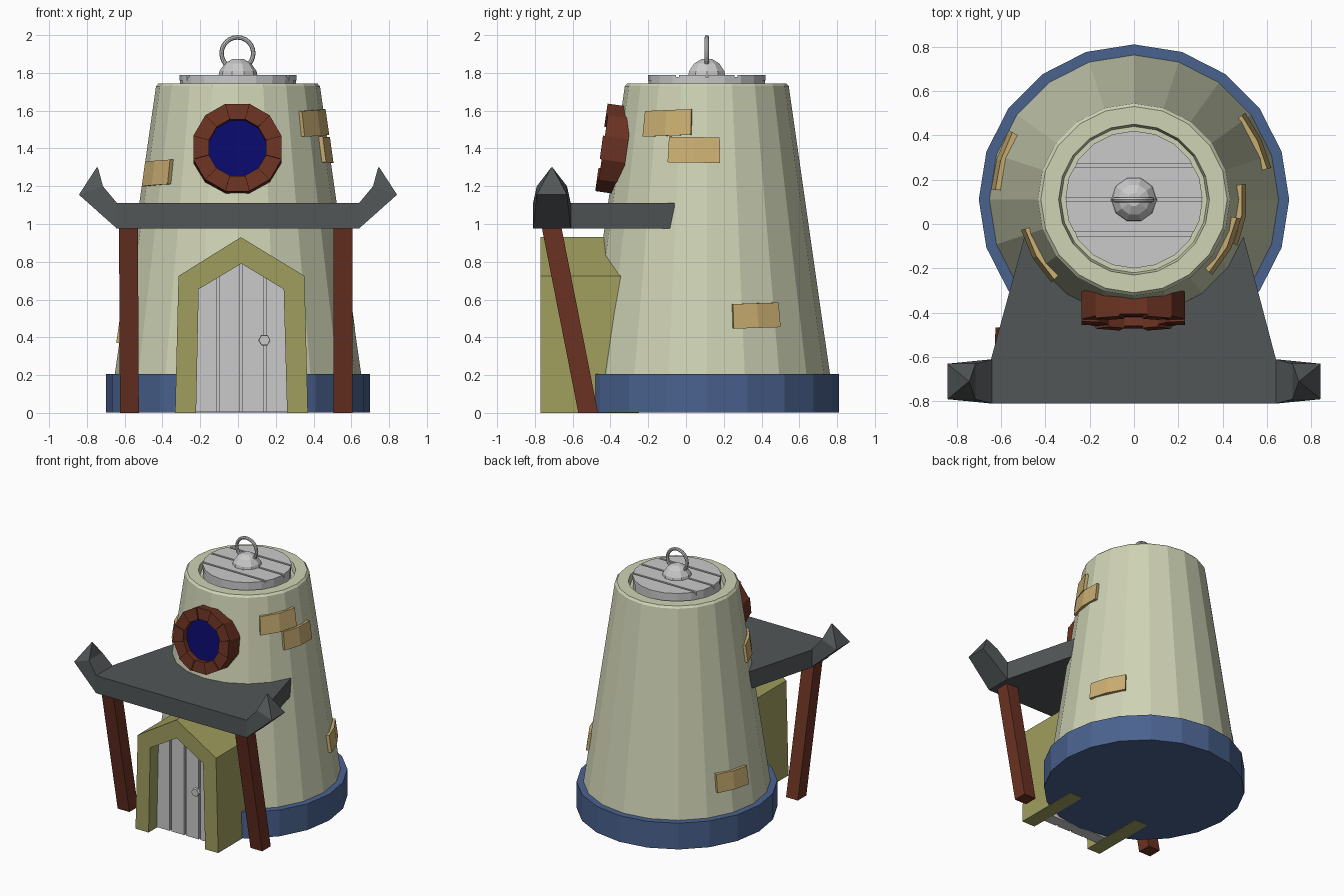
import bpy, bmesh, math
from mathutils import Vector, Matrix

if "Cube" in bpy.data.objects:
    bpy.data.objects.remove(bpy.data.objects["Cube"])

CY = 0.11          # tower axis (x = 0, y = CY)
SIDES = 20


def mat(name, r, g, b):
    m = bpy.data.materials.new(name)
    lin = [(c / 255 / 12.92 if c < 11 else ((c / 255 + 0.055) / 1.055) ** 2.4) for c in (r, g, b)]
    m.diffuse_color = (*lin, 1)
    m.use_nodes = True
    m.node_tree.nodes["Principled BSDF"].inputs["Base Color"].default_value = m.diffuse_color
    return m


PLASTER = mat("pale plaster", 207, 211, 181)
BLUE = mat("blue base", 74, 98, 143)
GREY = mat("light grey", 202, 202, 203)
OLIVE = mat("olive frame", 160, 158, 94)
BROWN = mat("red brown wood", 106, 50, 34)
SLATE = mat("slate roof", 82, 86, 87)
TAN = mat("tan brick", 202, 174, 114)
GLASS = mat("deep blue glass", 10, 10, 106)


def finish(name, bm, material):
    bmesh.ops.recalc_face_normals(bm, faces=bm.faces)
    me = bpy.data.meshes.new(name)
    bm.to_mesh(me)
    bm.free()
    ob = bpy.data.objects.new(name, me)
    bpy.context.collection.objects.link(ob)
    me.materials.append(material)
    return ob


def loft(bm, rings, caps=True):
    """Join rings of equal vertex count into a skin."""
    vs = [[bm.verts.new(p) for p in r] for r in rings]
    n = len(vs[0])
    for a, b in zip(vs, vs[1:]):
        for i in range(n):
            j = (i + 1) % n
            bm.faces.new((a[i], a[j], b[j], b[i]))
    if caps:
        bm.faces.new(vs[0])
        bm.faces.new(vs[-1])


def lathe(bm, profile, n=SIDES, centre=(0, CY)):
    loft(bm, [[(centre[0] + r * math.cos(2 * math.pi * i / n),
                centre[1] + r * math.sin(2 * math.pi * i / n), z) for i in range(n)]
              for r, z in profile])


def prism_y(bm, pts, y0, y1):
    """Extrude an x-z outline along y."""
    loft(bm, [[(x, y, z) for x, z in pts] for y in (y0, y1)])


def slats(bm, build, axis, cuts, gap):
    """Slice a solid into planks along an axis."""
    for lo, hi in zip(cuts, cuts[1:]):
        part = bmesh.new()
        build(part)
        for pos, sign in ((lo + gap / 2, -1), (hi - gap / 2, 1)):
            co, no = Vector(), Vector()
            co[axis], no[axis] = pos, sign
            geom = part.verts[:] + part.edges[:] + part.faces[:]
            cut = bmesh.ops.bisect_plane(part, geom=geom, plane_co=co, plane_no=no, clear_outer=True)
            edges = [e for e in cut["geom_cut"] if isinstance(e, bmesh.types.BMEdge)]
            if edges:
                bmesh.ops.holes_fill(part, edges=edges)
        tmp = bpy.data.meshes.new("tmp")
        part.to_mesh(tmp)
        part.free()
        bm.from_mesh(tmp)
        bpy.data.meshes.remove(tmp)


# tower base and tapering body with a recessed top
bm = bmesh.new()
lathe(bm, [(0.70, 0.003), (0.70, 0.205)])
finish("tower_base", bm, BLUE)

bm = bmesh.new()
lathe(bm, [(0.66, 0.15), (0.434, 1.73), (0.42, 1.745), (0.34, 1.745), (0.33, 1.70)])
finish("tower_body", bm, PLASTER)

# plank lid, knob and ring handle
bm = bmesh.new()
lathe(bm, [(0.308, 1.69), (0.308, 1.778)])
slats(bm, lambda b: lathe(b, [(0.31, 1.76), (0.31, 1.79)]), 1,
      [CY + d for d in (-0.4, -0.155, 0, 0.155, 0.4)], 0.016)
finish("lid", bm, GREY)

bm = bmesh.new()
lathe(bm, [(0.105, 1.775), (0.098, 1.81), (0.07, 1.85), (0.03, 1.873)], 10)
finish("lid_knob", bm, GREY)

bpy.ops.mesh.primitive_torus_add(major_radius=0.084, minor_radius=0.012, major_segments=24,
                                 minor_segments=8, location=(-0.003, CY, 1.904),
                                 rotation=(math.pi / 2, 0, 0))
handle = bpy.context.object
handle.name = "lid_ring"
handle.data.materials.append(GREY)
bpy.ops.object.shade_smooth_by_angle()

# round window: twelve wedge blocks around a pane, leaning with the wall
lean = Matrix.Translation((-0.003, -0.442, 1.405)) @ Matrix.Rotation(-0.14, 4, 'X')


def polar(r, a):
    return r * math.cos(a), r * math.sin(a)


bm = bmesh.new()
for i in range(12):
    a0, a1 = (math.radians(30 * i + s) for s in (-15, 15))
    y = 0.01 * (i % 2)
    prism_y(bm, [polar(0.156, a0), polar(0.242, a0), polar(0.242, a1), polar(0.156, a1)], y - 0.006, 0.13)
bm.transform(lean)
finish("window_frame", bm, BROWN)

bm = bmesh.new()
prism_y(bm, [polar(0.165, math.radians(30 * i + 15)) for i in range(12)], 0.045, 0.11)
bm.transform(lean)
finish("window_pane", bm, GLASS)


# exposed bricks hugging the wall: start angle, end angle, bottom, top, skew
def brick(name, a0, a1, z0, z1, skew):
    rings = []
    for k in range(3):
        a = math.radians(a0 + (a1 - a0) * k / 2)
        ring = []
        for z, off in ((z0, -0.03), (z0, 0.02), (z1, 0.02), (z1, -0.03)):
            r = 0.68 - 0.143 * z + off
            ring.append((r * math.cos(a), CY + r * math.sin(a), z + skew * (k - 1)))
        rings.append(ring)
    b = bmesh.new()
    loft(b, rings)
    finish(name, b, TAN)


brick("brick_upper_right", -44, -10, 1.467, 1.603, 0.005)
brick("brick_mid_right", -24, 8, 1.325, 1.46, -0.002)
brick("brick_low_right", 13, 38, 0.45, 0.58, 0.004)
brick("brick_front_left", 195, 225, 1.205, 1.335, 0.006)
brick("brick_low_left", 151, 176, 0.375, 0.51, -0.006)

# pointed door frame running back into the tower
bm = bmesh.new()
prism_y(bm, [(-0.333, 0), (-0.315, 0.725), (0.015, 0.93), (0.352, 0.725), (0.37, 0),
             (0.26, 0), (0.242, 0.655), (0.018, 0.79), (-0.208, 0.655), (-0.222, 0)], -0.77, -0.25)
finish("door_frame", bm, OLIVE)

# plank door with six-sided knob
DOOR = [(-0.235, 0.004), (-0.22, 0.66), (0.018, 0.80), (0.255, 0.66), (0.272, 0.004)]
bm = bmesh.new()
prism_y(bm, DOOR, -0.655, -0.58)
slats(bm, lambda b: prism_y(b, DOOR, -0.67, -0.64), 0, (-0.3, -0.105, 0.018, 0.141, 0.3), 0.014)
finish("door", bm, GREY)

bm = bmesh.new()
loft(bm, [[(0.14 + r * math.cos(math.pi / 3 * i), y, 0.385 + r * math.sin(math.pi / 3 * i))
           for i in range(6)] for r, y in ((0.014, -0.66), (0.016, -0.69), (0.032, -0.70), (0.03, -0.725))])
finish("door_knob", bm, GREY)

# porch roof slab with upturned horns at the front corners
bm = bmesh.new()
outline = [(-0.645, -0.81), (0.64, -0.81), (0.64, -0.61), (0.495, -0.06), (-0.495, -0.06), (-0.645, -0.61)]
loft(bm, [[(x, y, z) for x, y in outline] for z in (0.975, 1.11)])
finish("porch_roof", bm, SLATE)

for side, s in (("left", -1), ("right", 1)):
    bm = bmesh.new()
    loft(bm, [[(s * 0.64, -0.81, 0.975), (s * 0.64, -0.61, 0.975), (s * 0.64, -0.61, 1.11), (s * 0.64, -0.81, 1.11)],
              [(s * 0.842, -0.79, 1.155), (s * 0.842, -0.63, 1.155), (s * 0.715, -0.63, 1.20), (s * 0.715, -0.79, 1.20)],
              [(s * 0.748, -0.713, 1.30), (s * 0.748, -0.707, 1.30), (s * 0.742, -0.707, 1.30), (s * 0.742, -0.713, 1.30)]])
    finish("roof_horn_" + side, bm, SLATE)

# leaning porch posts
for side, xb, xt in (("left", -0.575, -0.58), ("right", 0.555, 0.555)):
    bm = bmesh.new()
    loft(bm, [[(x - 0.05, y - 0.052, z), (x + 0.05, y - 0.052, z), (x + 0.05, y + 0.052, z), (x - 0.05, y + 0.052, z)]
              for x, y, z in ((xb, -0.518, 0), (xt, -0.715, 1.0))])
    finish("porch_post_" + side, bm, BROWN)
